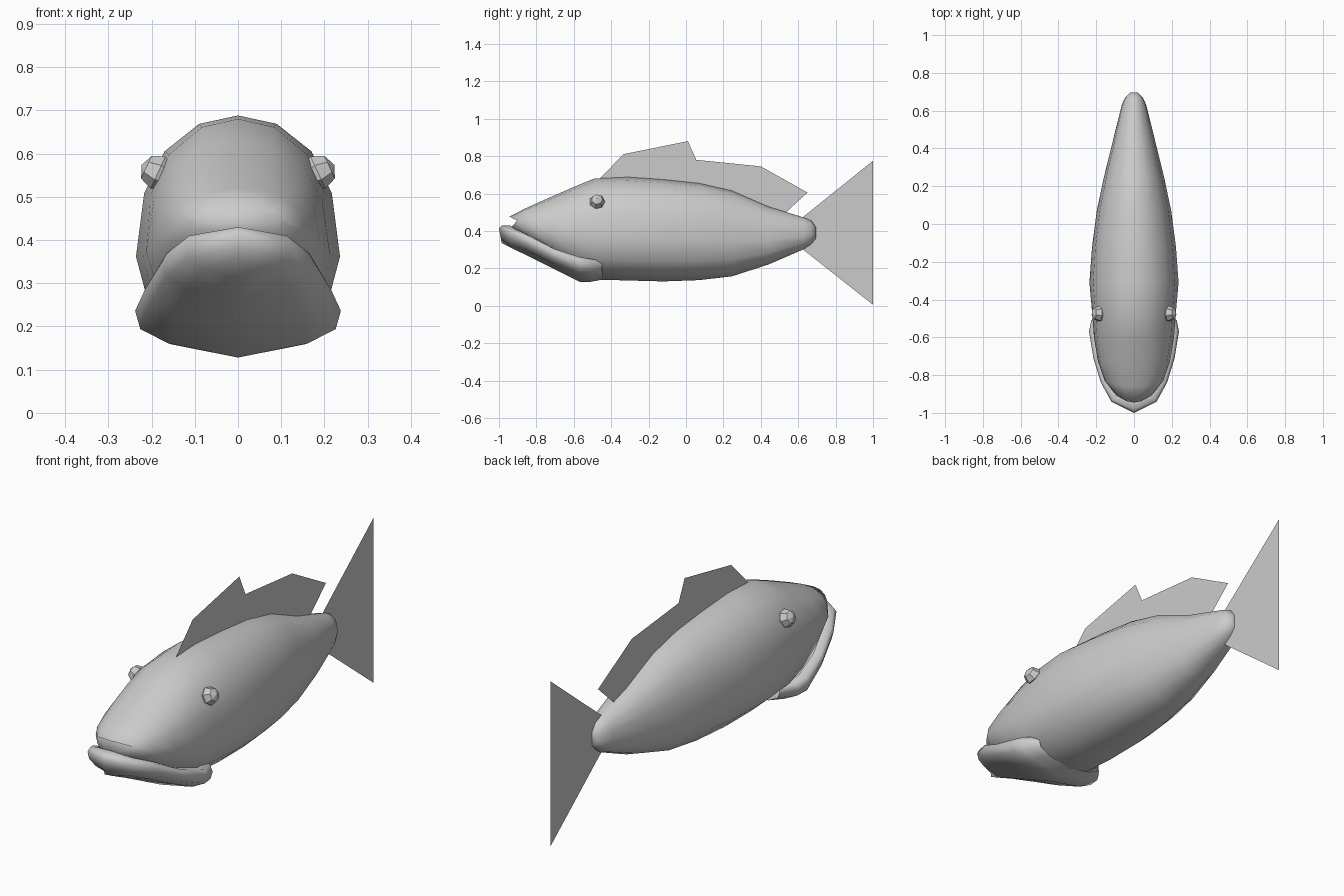
import bpy, bmesh, math

if "Cube" in bpy.data.objects:
    bpy.data.objects.remove(bpy.data.objects["Cube"])


def make(name, bm, smooth=True):
    bmesh.ops.remove_doubles(bm, verts=bm.verts[:], dist=0.0005)
    bmesh.ops.recalc_face_normals(bm, faces=bm.faces[:])
    for f in bm.faces:
        f.smooth = smooth
    me = bpy.data.meshes.new(name)
    bm.to_mesh(me)
    bm.free()
    ob = bpy.data.objects.new(name, me)
    bpy.context.collection.objects.link(ob)
    return ob


def skin(bm, rows, closed):
    vs = [[bm.verts.new(p) for p in r] for r in rows]
    n = len(vs[0])
    for a, b in zip(vs, vs[1:]):
        for i in range(n if closed else n - 1):
            j = (i + 1) % n
            bm.faces.new((a[i], a[j], b[j], b[i]))
    return vs


# Body: one normalised half section scaled along the spine
section = [(0, 1), (.38, .93), (.72, .70), (.92, .35), (1, -.18),
           (.87, -.6), (.52, -.87), (0, -1)]
section += [(-x, z) for x, z in section[-2:0:-1]]
# y, half width, top, bottom, backward sweep of the sides
spine = [(-.945, .105, .476, .41, .05), (-.86, .155, .52, .35, .03),
         (-.73, .19, .578, .27, 0), (-.60, .212, .635, .19, 0),
         (-.49, .22, .68, .14, 0), (-.31, .236, .688, .135, 0),
         (-.12, .222, .675, .13, 0), (.07, .197, .655, .137, 0),
         (.245, .16, .615, .157, 0), (.44, .112, .53, .22, 0),
         (.63, .065, .472, .302, 0), (.67, .047, .455, .33, 0),
         (.695, .022, .42, .36, 0)]
bm = bmesh.new()
rows = [[(w * x, y + s * x * x, (t + b) / 2 + (t - b) / 2 * z)
         for x, z in section] for y, w, t, b, s in spine]
vs = skin(bm, rows, True)
bm.faces.new(vs[0])
bm.faces.new(vs[-1])
make("body", bm)

# Lower jaw: lip profile swept from the chin tip to the mouth corners
# y, half width, rim height, keel height
jaw = [(-1, 0, .43, .335), (-.94, .12, .41, .308), (-.84, .175, .37, .262),
       (-.71, .215, .305, .198), (-.57, .238, .26, .128),
       (-.51, .226, .25, .128), (-.45, .17, .24, .14)]
# width fraction, height fraction, setback at the tip
lip = [(.78, .98, .06), (.94, 1, .015), (1, .82, 0),
       (.95, .5, .006), (.68, .25, .01), (0, 0, .014)]
bm = bmesh.new()
for side in (1, -1):
    skin(bm, [[(side * w * fx, y + d * (1 - w / .25), k + (r - k) * fz)
               for fx, fz, d in lip] for y, w, r, k in jaw], False)
make("lower_jaw", bm)

# Flat fins on the centre plane
fins = {
    "dorsal_fin": [(-.465, .675), (-.335, .81), (.01, .88), (.055, .78),
                   (.4, .745), (.65, .605), (.53, .495), (.43, .51),
                   (.22, .60), (-.05, .65), (-.3, .67)],
    "tail_fin": [(.62, .47), (1, .775), (1, .585), (.88, .393),
                 (1, .2), (1, .005), (.62, .305)],
}
for name, outline in fins.items():
    bm = bmesh.new()
    face = bm.faces.new([bm.verts.new((0, y, z)) for y, z in outline])
    bmesh.ops.triangulate(bm, faces=[face])
    make(name, bm, False)

# Faceted eyes
for side, label in ((1, "left"), (-1, "right")):
    bm = bmesh.new()
    bmesh.ops.create_uvsphere(bm, u_segments=7, v_segments=4, radius=.042)
    ob = make("eye_" + label, bm, False)
    ob.location = (side * .185, -.475, .556)
    ob.rotation_euler = (0, side * math.radians(65), 0)
